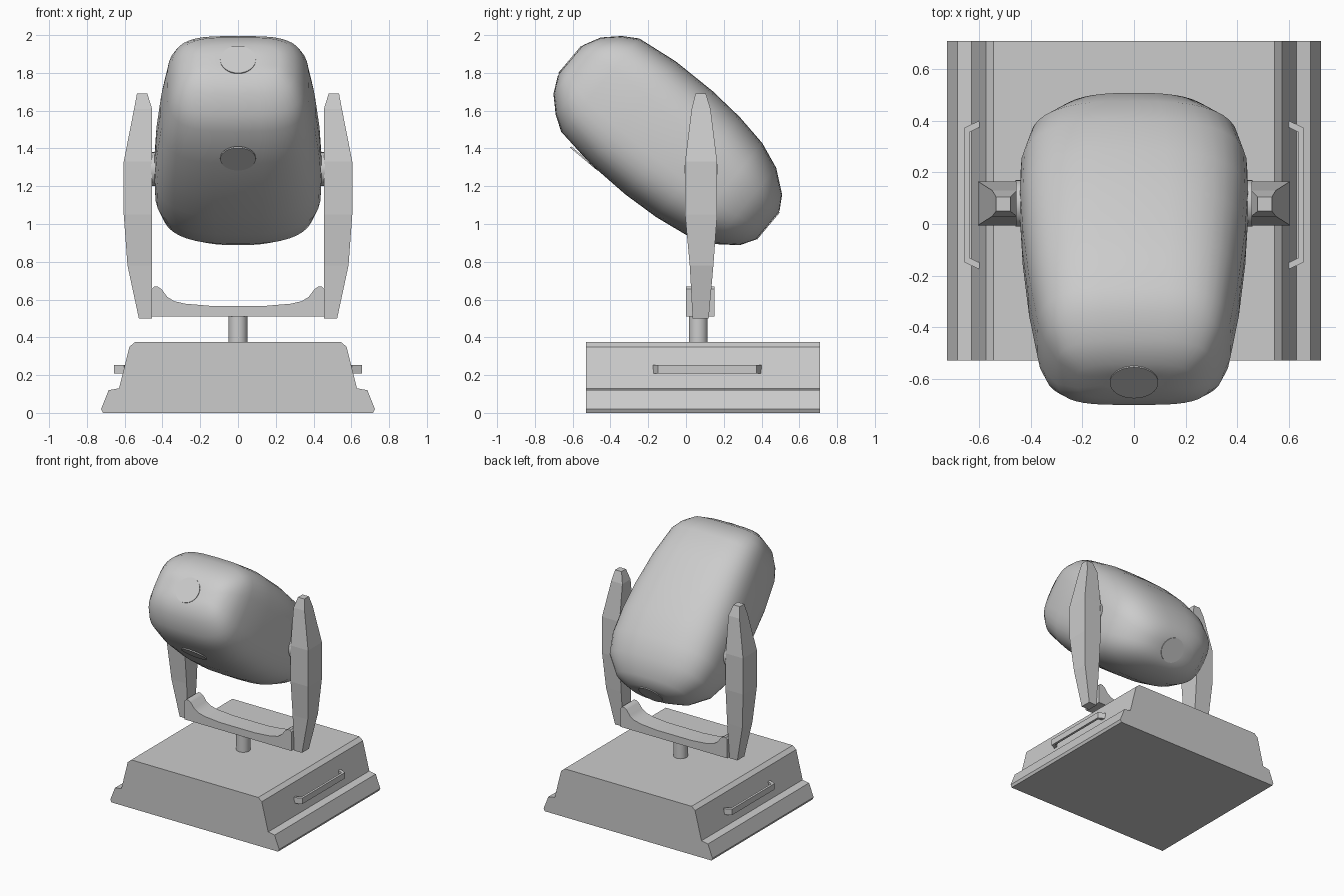
import bpy, bmesh, math
from mathutils import Vector, Matrix

cube = bpy.data.objects.get("Cube")
if cube:
    bpy.data.objects.remove(cube, do_unlink=True)

grey = bpy.data.materials.new("light_grey")
grey.use_nodes = True
GREY = (0.6, 0.6, 0.6, 1)
grey.diffuse_color = GREY
grey.node_tree.nodes["Principled BSDF"].inputs["Base Color"].default_value = GREY


def make(name, bm, smooth=None, matrix=None):
    bmesh.ops.recalc_face_normals(bm, faces=bm.faces)
    mesh = bpy.data.meshes.new(name)
    bm.to_mesh(mesh)
    bm.free()
    mesh.materials.append(grey)
    ob = bpy.data.objects.new(name, mesh)
    bpy.context.collection.objects.link(ob)
    if matrix:
        ob.matrix_world = matrix
    if smooth:
        bpy.ops.object.select_all(action='DESELECT')
        ob.select_set(True)
        bpy.context.view_layer.objects.active = ob
        bpy.ops.object.shade_smooth_by_angle(angle=math.radians(smooth))
    return ob


def loft(name, rings, smooth=None, matrix=None):
    """Skin a list of closed rings and cap both ends."""
    bm = bmesh.new()
    loops = [[bm.verts.new(p) for p in ring] for ring in rings]
    n = len(loops[0])
    for a, b in zip(loops, loops[1:]):
        for i in range(n):
            j = (i + 1) % n
            bm.faces.new((a[i], a[j], b[j], b[i]))
    bm.faces.new(loops[0])
    bm.faces.new(loops[-1])
    return make(name, bm, smooth, matrix)


def prism(name, half, y0, y1, smooth=None):
    """Extrude a mirrored x-z outline along y."""
    outline = half + [(-x, z) for x, z in reversed(half)]
    return loft(name, [[(x, y, z) for x, z in outline] for y in (y0, y1)], smooth)


def rod(name, centre, axis, radius, depth):
    bm = bmesh.new()
    turn = Vector(axis).to_track_quat('Z', 'Y').to_matrix().to_4x4()
    bmesh.ops.create_cone(bm, cap_ends=True, segments=32, radius1=radius,
                          radius2=radius, depth=depth)
    return make(name, bm, 40, Matrix.Translation(centre) @ turn)


# Stepped base, stem and yoke cradle
prism("base", [(.715, 0), (.725, .02), (.685, .12), (.63, .13), (.575, .35), (.545, .375)],
      -.53, .71)
rod("stem", (0, .065, .44), (0, 0, 1), .05, .15)
prism("yoke_cradle", [(.458, .51), (.458, .655), (.445, .668), (.425, .668), (.405, .655),
                      (.375, .615), (.34, .592), (.28, .578), (.15, .567)], 0, .15, 35)

# Faceted arms, pivots and side handles
arm = [(.5, .455, .525, .035, .12), (.78, .455, .585, .02, .145),
       (1.05, .455, .605, -.005, .165), (1.33, .455, .605, -.005, .165),
       (1.61, .455, .55, .03, .13), (1.69, .48, .535, .05, .105)]
handle = [(.595, -.165), (.648, -.14), (.648, .365), (.595, .39)]
for side, s in (("left", 1), ("right", -1)):
    loft(side + "_arm", [[(s * a, c, z), (s * b, c, z), (s * b, d, z), (s * a, d, z)]
                         for z, a, b, c, d in arm])
    rod(side + "_pivot", (s * .44, .08, 1.29), (1, 0, 0), .09, .04)
    rings = []
    for k, (x, y) in enumerate(handle):
        d = .009 if k < 2 else -.009
        rings.append([(s * (x + .009), y - d, .208), (s * (x + .009), y - d, .254),
                      (s * (x - .009), y + d, .254), (s * (x - .009), y + d, .208)])
    loft(side + "_handle", rings)

# Tilted lamp head: rounded-box sections along its axis
head_frame = Matrix.Translation((0, -.09, 1.43)) @ Matrix.Rotation(math.radians(-40), 4, 'X')
sections = [(.682, .11, .05), (.68, .22, .105), (.635, .3, .195), (.555, .35, .272),
            (.475, .375, .322), (.25, .41, .353), (0, .435, .358), (-.2, .445, .345),
            (-.38, .44, .316), (-.52, .405, .263), (-.635, .3, .175), (-.68, .18, .1),
            (-.682, .09, .05)]


def rounded(u, w, h, n=40):
    e = 2 / (3.1 + .8 * u)
    ring = []
    for i in range(n):
        c, s = math.cos(math.tau * i / n), math.sin(math.tau * i / n)
        ring.append((w * math.copysign(abs(c) ** e, c), -u,
                     h * math.copysign(abs(s) ** e, s)))
    return ring


loft("lamp_head", [rounded(*sec) for sec in sections], 60, head_frame)

# Thin round plates on the front, back and underside of the head
tilt = head_frame.to_3x3()
for name, pos, axis in (("front_lens", (0, -.682, 0), (0, 1, 0)),
                        ("back_plate", (0, .682, 0), (0, 1, 0)),
                        ("lower_plate", (0, -.29, -.352), (0, 0, 1))):
    rod(name, head_frame @ Vector(pos), tilt @ Vector(axis), .094, .009)
